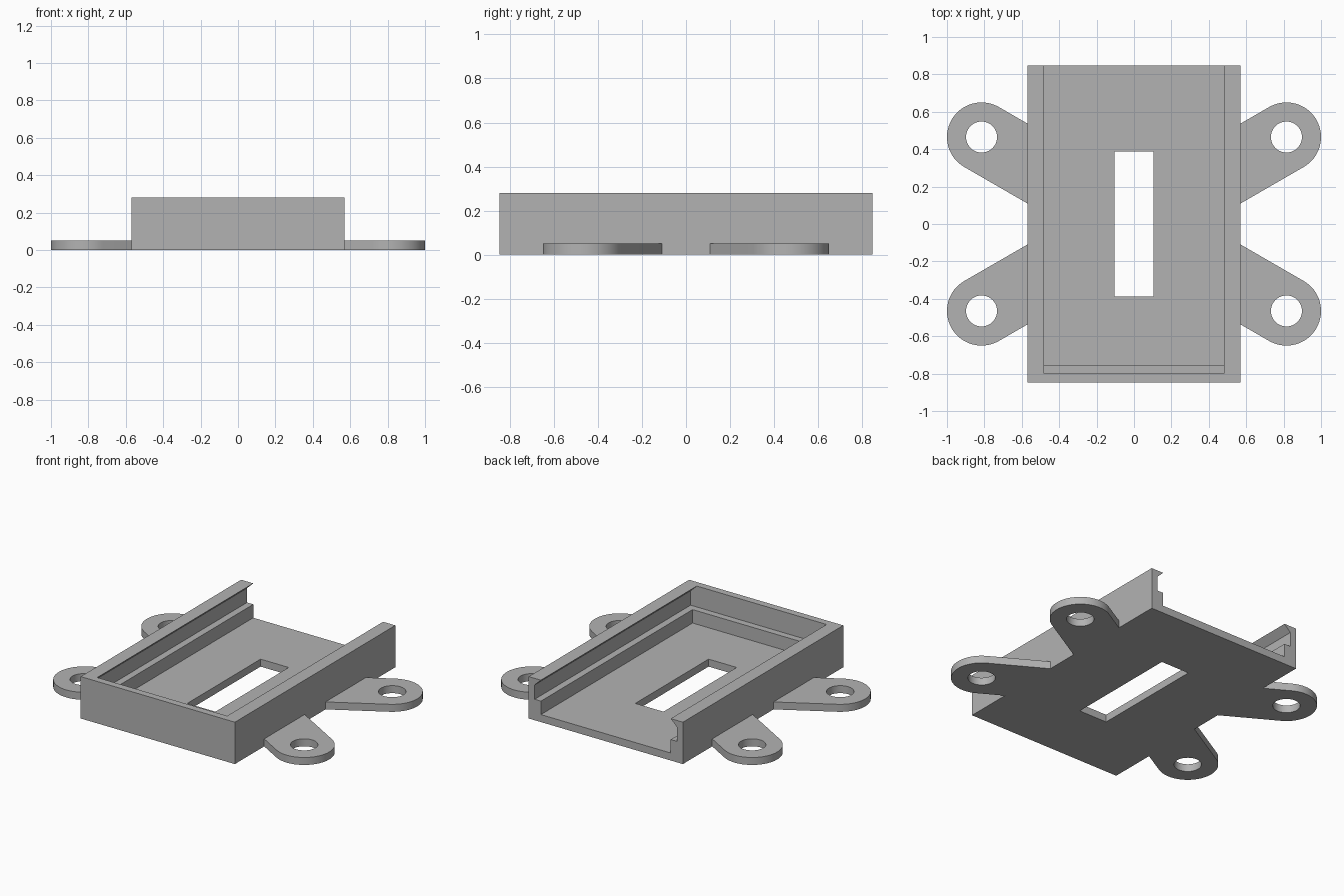
import bpy, bmesh
from math import sin, cos, radians, tau
from mathutils import Matrix, Vector

cube = bpy.data.objects.get("Cube")
if cube:
    bpy.data.objects.remove(cube, do_unlink=True)

grey = bpy.data.materials.new("matte_grey")
grey.use_nodes = True
grey.diffuse_color = (0.45, 0.45, 0.45, 1)
grey.node_tree.nodes["Principled BSDF"].inputs["Base Color"].default_value = (0.45, 0.45, 0.45, 1)

# Main dimensions
HALF_W, HALF_D, HEIGHT, FLOOR = 0.57, 0.847, 0.28, 0.05
INNER, GROOVE, LEDGE = 0.48, 0.526, 0.14
HOLE_X, HOLE_Y, TAB_R, HOLE_R = 0.815, 0.465, 0.185, 0.083


def add_object(name, bm):
    bmesh.ops.recalc_face_normals(bm, faces=bm.faces)
    mesh = bpy.data.meshes.new(name)
    bm.to_mesh(mesh)
    bm.free()
    mesh.materials.append(grey)
    obj = bpy.data.objects.new(name, mesh)
    bpy.context.collection.objects.link(obj)
    return obj


def box(name, x, y, z):
    """Box spanning -x..x and the given y and z ranges."""
    bm = bmesh.new()
    size = (2 * x, y[1] - y[0], z[1] - z[0])
    centre = Vector((0, sum(y) / 2, sum(z) / 2))
    bmesh.ops.create_cube(bm, size=1, matrix=Matrix.Translation(centre) @ Matrix.Diagonal((*size, 1)))
    return add_object(name, bm)


def carve(target, cutter):
    """Subtract the cutter, then discard it."""
    mod = target.modifiers.new("carve", 'BOOLEAN')
    mod.operation, mod.solver, mod.object = 'DIFFERENCE', 'EXACT', cutter
    bpy.context.view_layer.objects.active = target
    bpy.ops.object.modifier_apply(modifier=mod.name)
    bpy.data.objects.remove(cutter, do_unlink=True)


def arc(radius, start, end, steps):
    angles = [start + (end - start) * i / steps for i in range(steps + 1)]
    return [(HOLE_X + radius * cos(a), HOLE_Y + radius * sin(a)) for a in angles]


# Tray: solid block, hollowed out and open at the back
tray = box("tray", HALF_W, (-HALF_D, HALF_D), (0, HEIGHT))
carve(tray, box("cavity_cutter", INNER, (-0.755, 1), (FLOOR, 0.2)))

# Sliding-lid groove with overhanging dovetail lips on both side walls
right_half = [(GROOVE, LEDGE), (GROOVE, 0.236), (INNER, HEIGHT), (INNER, 0.35)]
profile = right_half + [(-x, z) for x, z in reversed(right_half)]
bm = bmesh.new()
face = bm.faces.new([bm.verts.new((x, -0.80, z)) for x, z in profile])
ext = bmesh.ops.extrude_face_region(bm, geom=[face])
bmesh.ops.translate(bm, vec=(0, 1.8, 0), verts=[v for v in ext["geom"] if isinstance(v, bmesh.types.BMVert)])
carve(tray, add_object("groove_cutter", bm))

# Rectangular slot through the floor
carve(tray, box("slot_cutter", 0.104, (-0.387, 0.387), (-0.1, 0.1)))

# Mounting tabs: rounded end, straight tangent sides, screw hole
tip = arc(TAB_R, radians(-60), radians(120), 32)
slope = sin(radians(30)) / cos(radians(30))
root = [(HALF_W, y - (x - HALF_W) * slope) for x, y in (tip[-1], tip[0])]
outline = tip + root
hole = arc(HOLE_R, 0, tau, 48)[:-1]


def tab(name, sx, sy):
    bm = bmesh.new()
    for loop in (outline, hole):
        verts = [bm.verts.new((sx * x, sy * y, 0)) for x, y in loop]
        for a, b in zip(verts, verts[1:] + verts[:1]):
            bm.edges.new((a, b))
    bmesh.ops.triangle_fill(bm, use_beauty=True, edges=bm.edges[:])
    ext = bmesh.ops.extrude_face_region(bm, geom=bm.faces[:])
    bmesh.ops.translate(bm, vec=(0, 0, FLOOR), verts=[v for v in ext["geom"] if isinstance(v, bmesh.types.BMVert)])
    obj = add_object(name, bm)
    bpy.ops.object.select_all(action='DESELECT')
    obj.select_set(True)
    bpy.context.view_layer.objects.active = obj
    bpy.ops.object.shade_smooth_by_angle(angle=radians(25))


for side, sx in (("left", 1), ("right", -1)):
    for end, sy in (("front", -1), ("back", 1)):
        tab(f"mounting_tab_{end}_{side}", sx, sy)
